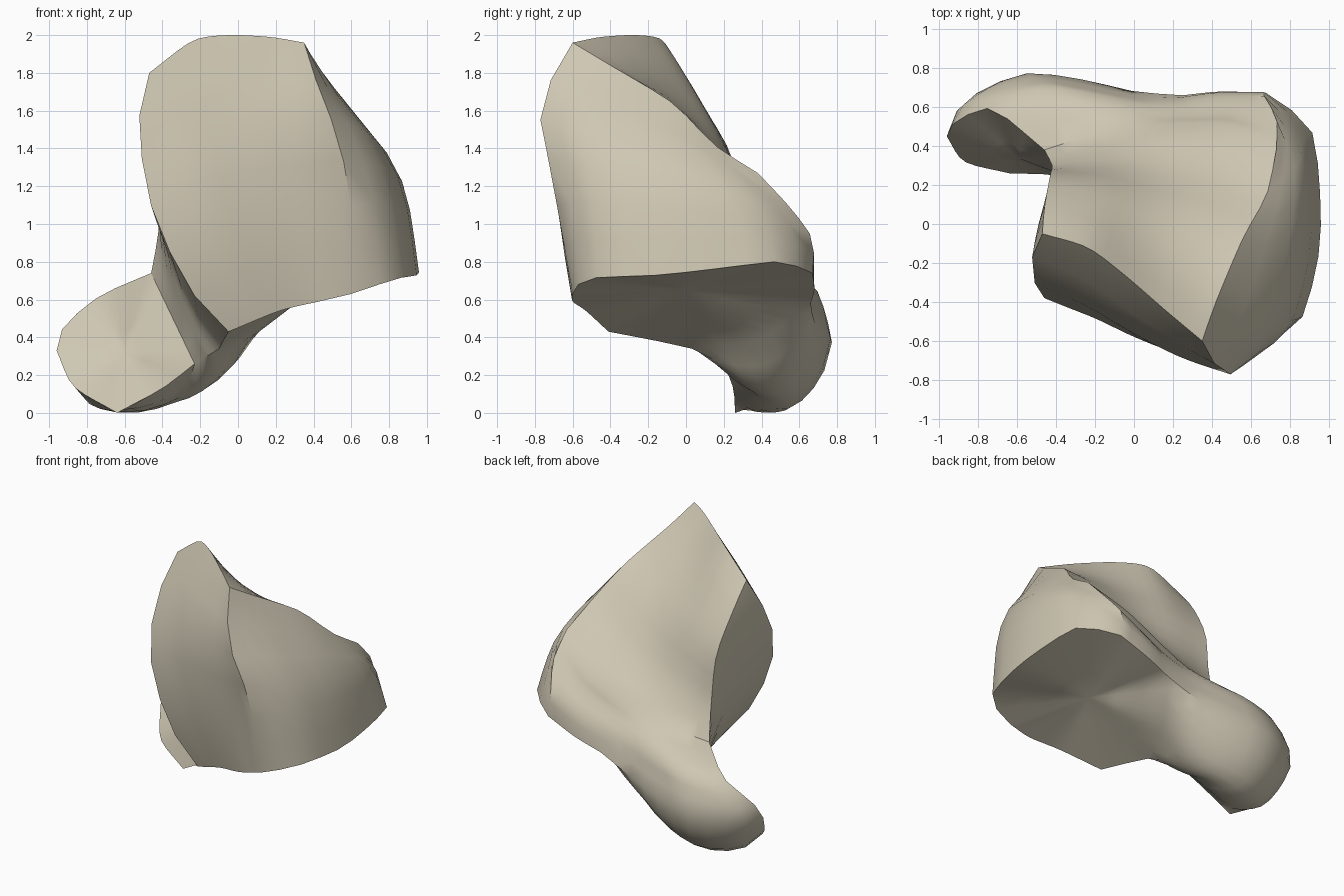
import bpy
import bmesh
import math
from mathutils import Vector

default_cube = bpy.data.objects.get("Cube")
if default_cube:
    bpy.data.objects.remove(default_cube, do_unlink=True)

# Corner points of the bone
crest_left = Vector((-0.47, -0.05, 1.8))
crest_right = Vector((0.35, -0.6, 1.96))
front_low = Vector((0.6, -0.6, 0.63))
left_low = Vector((-0.05, -0.41, 0.43))
ridge_end = Vector((0.73, 0.38, 1.27))
back_low = Vector((0.68, 0.67, 0.74))
neck_back = Vector((0.25, 0.66, 0.58))
neck_front = Vector((-0.1, 0.03, 0.34))
facet_top = Vector((-0.46, 0.38, 0.74))
facet_inner = Vector((-0.23, 0.2, 0.26))
facet_bottom = Vector((-0.64, 0.26, 0.0))
facet_outer = Vector((-0.96, 0.45, 0.33))


def spline(count, start, end, *between):
    """Evenly spaced points on a smooth curve through the given points."""
    pts = [start, *map(Vector, between), end]
    ext = [2 * pts[0] - pts[1], *pts, 2 * pts[-1] - pts[-2]]
    fine = []
    for a, b, c, d in zip(ext, ext[1:], ext[2:], ext[3:]):
        for step in range(20):
            t = step / 20
            tangent_b, tangent_c = (c - a) * 0.4, (d - b) * 0.4
            s = t * t * (3 - 2 * t)
            fine.append(b.lerp(c, s) + tangent_b * t * (1 - t) ** 2
                        - tangent_c * t * t * (1 - t))
    fine.append(end)
    lengths = [0.0]
    for a, b in zip(fine, fine[1:]):
        lengths.append(lengths[-1] + (b - a).length)
    result, i = [start.copy()], 0
    for k in range(1, count):
        goal = lengths[-1] * k / count
        while lengths[i + 1] < goal:
            i += 1
        f = (goal - lengths[i]) / (lengths[i + 1] - lengths[i])
        result.append(fine[i].lerp(fine[i + 1], f))
    return result + [end.copy()]


def join(*curves):
    """Chain curves end to end."""
    chain = list(curves[0])
    for curve in curves[1:]:
        chain += curve[1:]
    return chain


def back(curve):
    return curve[::-1]


# Ridges and rims shared by neighbouring surfaces
crest = spline(16, crest_left, crest_right,
               (-0.24, -0.12, 1.97), (-0.05, -0.26, 2.0), (0.17, -0.45, 1.99))
front_edge = spline(6, crest_right, front_low,
                    (0.45, -0.77, 1.65), (0.53, -0.75, 1.46), (0.6, -0.68, 1.08))
left_edge = spline(6, crest_left, left_low, (-0.52, -0.13, 1.64),
                   (-0.51, -0.3, 1.35), (-0.43, -0.4, 1.0), (-0.23, -0.42, 0.62))
right_ridge = spline(10, crest_right, ridge_end, (0.42, -0.4, 1.84),
                     (0.56, -0.07, 1.64), (0.68, 0.15, 1.42))
corner_edge = spline(6, ridge_end, back_low, (0.73, 0.54, 1.1), (0.66, 0.67, 0.92))
front_rim = spline(16, left_low, front_low,
                   (0.22, -0.53, 0.54), (0.43, -0.6, 0.59))
right_rim = spline(10, front_low, back_low, (0.84, -0.52, 0.71),
                   (0.95, -0.14, 0.73), (0.95, 0.22, 0.77), (0.9, 0.5, 0.8))
waist = spline(10, crest_left, facet_top, (-0.46, 0.08, 1.64), (-0.43, 0.25, 1.34),
               (-0.42, 0.3, 0.98))
neck_crossing = spline(16, facet_top, ridge_end, (-0.2, 0.46, 0.81),
                       (0.15, 0.51, 0.91), (0.48, 0.51, 1.07))
facet_upper = spline(6, facet_top, facet_outer, (-0.73, 0.59, 0.62), (-0.92, 0.52, 0.46))
back_rim = spline(6, back_low, neck_back, (0.45, 0.68, 0.65))
neck_side = spline(10, neck_back, facet_outer, (0.0, 0.68, 0.48), (-0.26, 0.74, 0.42),
                   (-0.57, 0.77, 0.37), (-0.87, 0.63, 0.33))
left_rim = spline(5, left_low, neck_front, (-0.08, -0.15, 0.38))
neck_under_edge = spline(5, neck_front, facet_inner)
facet_lower = spline(5, facet_inner, facet_bottom, (-0.4, 0.25, 0.13))
facet_side = spline(8, facet_bottom, facet_outer, (-0.87, 0.32, 0.14))
facet_crease = spline(6, facet_inner, facet_top)
neck_section = spline(8, neck_front, neck_back, (0.06, 0.38, 0.39))

bm = bmesh.new()


def panel(bottom, top, left, right, bulge, power=1):
    """Surface spanning four border curves; a low power makes the bulge fuller."""
    m, n = len(bottom) - 1, len(left) - 1
    rows = []
    for j in range(n + 1):
        v, row = j / n, []
        for i in range(m + 1):
            u = i / m
            p = bottom[i].lerp(top[i], v) + left[j].lerp(right[j], u)
            p -= bottom[0].lerp(bottom[m], u).lerp(top[0].lerp(top[m], u), v)
            swell = math.sin(math.pi * u) * math.sin(math.pi * v)
            p += Vector(bulge) * max(swell, 0) ** power
            row.append(bm.verts.new(p))
        rows.append(row)
    for low, high in zip(rows, rows[1:]):
        for i in range(m):
            bm.faces.new((low[i], low[i + 1], high[i + 1], high[i]))


def fan(border, centre):
    """Dished surface running from a closed border to one centre point."""
    loop = border[:-1]
    size = len(loop)
    outer = [bm.verts.new(p) for p in loop]
    for t in (0.33, 0.66):
        inner = [bm.verts.new(p.lerp(Vector(centre), t)) for p in loop]
        for i in range(size):
            k = (i + 1) % size
            bm.faces.new((outer[i], outer[k], inner[k], inner[i]))
        outer = inner
    tip = bm.verts.new(centre)
    for i in range(size):
        bm.faces.new((outer[i], outer[(i + 1) % size], tip))


# Front face
panel(crest, front_rim, left_edge, front_edge, (-0.02, -0.05, 0))
# Right face
panel(front_edge, corner_edge, right_ridge, right_rim, (0.07, 0, 0))
# Back face
panel(crest, neck_crossing, waist, right_ridge, (0, -0.07, -0.04))
# Back of the neck and knob
panel(neck_crossing, join(back(neck_side), back(back_rim)), facet_upper, corner_edge,
      (0, -0.11, -0.02))
# Left face
panel(left_edge, back(facet_crease), waist, join(left_rim, neck_under_edge), (0, 0, 0))
# Rounded underside of the neck and knob
panel(join(neck_under_edge, facet_lower), neck_side, neck_section, facet_side,
      (0, 0.06, -0.22), 0.65)
# Hollow underside of the body
fan(join(front_rim, right_rim, back_rim, back(neck_section), back(left_rim)),
    (0.4, 0.0, 0.65))
# End facet of the knob
fan(join(facet_upper, back(facet_side), back(facet_lower), facet_crease),
    (-0.6, 0.34, 0.32))

bmesh.ops.remove_doubles(bm, verts=bm.verts, dist=0.0005)
bmesh.ops.recalc_face_normals(bm, faces=bm.faces)
for vert in bm.verts:
    vert.co.z = max(vert.co.z, 0)

mesh = bpy.data.meshes.new("bone_body")
bm.to_mesh(mesh)
bm.free()
bone = bpy.data.objects.new("bone_body", mesh)
bpy.context.collection.objects.link(bone)

# Pale bone colour
colour = (0.62, 0.57, 0.45, 1)
material = bpy.data.materials.new("pale_bone")
material.use_nodes = True
material.diffuse_color = colour
material.node_tree.nodes["Principled BSDF"].inputs["Base Color"].default_value = colour
mesh.materials.append(material)

for other in bpy.context.selected_objects:
    other.select_set(False)
bone.select_set(True)
bpy.context.view_layer.objects.active = bone
bpy.ops.object.shade_smooth_by_angle(angle=math.radians(40))
